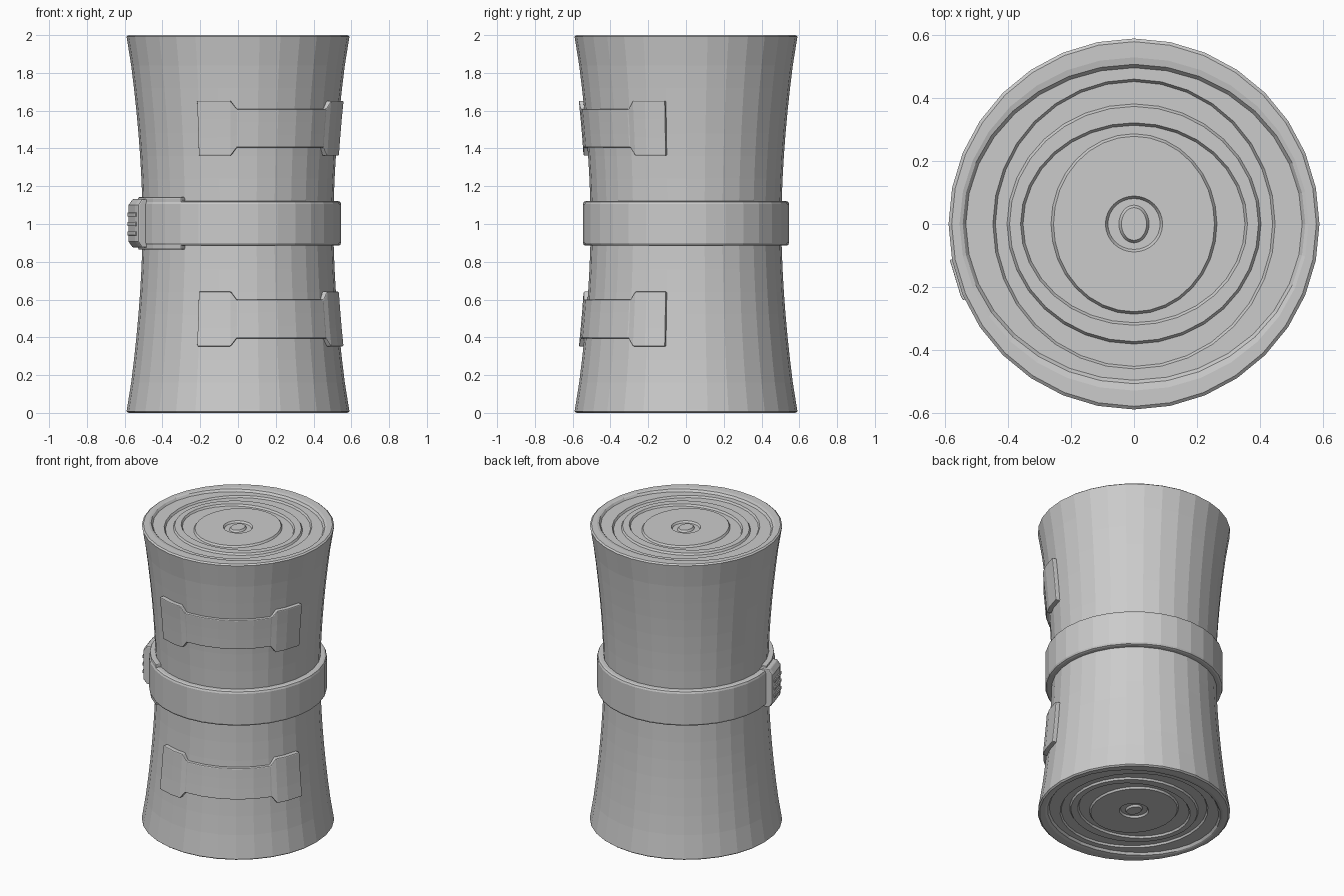
import bpy, bmesh
from math import sin, cos, pi, radians

if "Cube" in bpy.data.objects:
    bpy.data.objects.remove(bpy.data.objects["Cube"])

SEG = 32
STEP = 2 * pi / SEG


def finish(name, bm, bevel=0):
    bmesh.ops.recalc_face_normals(bm, faces=bm.faces[:])
    me = bpy.data.meshes.new(name)
    bm.to_mesh(me)
    bm.free()
    ob = bpy.data.objects.new(name, me)
    bpy.context.collection.objects.link(ob)
    if bevel:
        m = ob.modifiers.new("soft_edges", 'BEVEL')
        m.width, m.segments = bevel, 2
        m.limit_method, m.angle_limit = 'ANGLE', radians(40)
    return ob


def body_radius(z):
    return 0.505 + 0.083 * abs(z - 1) ** 1.8


def facet(a):
    # keeps added parts parallel to the flat facets of the body
    return cos(STEP / 2) / cos(a % STEP - STEP / 2)


def lathe(name, profile, closed=False):
    # profile of (x radius, y radius, z)
    bm = bmesh.new()
    rings = [[bm.verts.new((rx * cos(i * STEP), ry * sin(i * STEP), z))
              for i in range(SEG)] for rx, ry, z in profile]
    pairs = list(zip(rings, rings[1:]))
    if closed:
        pairs.append((rings[-1], rings[0]))
    else:
        bm.faces.new(rings[0])
        bm.faces.new(rings[-1])
    for a, b in pairs:
        for i in range(SEG):
            j = (i + 1) % SEG
            bm.faces.new((a[i], a[j], b[j], b[i]))
    return finish(name, bm)


def curved_plate(name, cols, outer, inner=0.46, rows=3, bevel=0.006):
    # cols of (degrees, low z, high z, offset); outer(z) gives the base radius
    bm = bmesh.new()
    sections = []
    for deg, lo, hi, off in cols:
        a = radians(deg)
        zs = [lo + (hi - lo) * k / rows for k in range(rows + 1)]
        pts = [((outer(z) + off) * facet(a), z) for z in zs]
        pts += [(inner, z) for z in reversed(zs)]
        sections.append([bm.verts.new((r * cos(a), r * sin(a), z)) for r, z in pts])
    n = len(sections[0])
    for s, t in zip(sections, sections[1:]):
        for k in range(n):
            bm.faces.new((s[k], s[(k + 1) % n], t[(k + 1) % n], t[k]))
    bm.faces.new(sections[0])
    bm.faces.new(sections[-1])
    return finish(name, bm, bevel)


# waisted body with recessed, ring-stepped ends
rings = [(.445, .457), (.40, .378), (.357, .318), (.26, .283), (.087, .085), (.044, .056)]
cap = []
level = 0.018
for rx, ry in reversed(rings):
    other = 0.030 if level == 0.018 else 0.018
    cap += [(rx - .004, ry - .004, level), (rx + .004, ry + .004, other)]
    level = other
cap += [(.535, .497, level), (.545, .508, 0.004), (.555, .53, 0), (.58, .58, 0), (.59, .59, 0.008),
        (.588, .588, 0.02)]
wall = [(body_radius(z), body_radius(z), z) for z in [0.16 + 0.12 * k for k in range(15)]]
top = [(rx, ry, 2 - z) for rx, ry, z in reversed(cap)]
lathe("body", cap + wall + top)

# middle band
lathe("middle_band", [(r, r, z) for r, z in
      [(.48, .885), (.53, .885), (.541, .889), (.546, .90),
       (.546, 1.105), (.541, 1.117), (.53, 1.121), (.48, 1.121)]], closed=True)

# wrapped grip plates, wide at both ends
half = [(50.6, .145, .028), (39.4, .145, .028), (32.2, .145, .028), (28.8, .102, .02),
        (28.1, .102, .02), (16.9, .102, .02), (5.6, .102, .02)]
for name, zc in (("upper_plate", 1.507), ("lower_plate", 0.497)):
    cols = [(-61.875 - d, zc - h, zc + h, o) for d, h, o in half]
    cols += [(-61.875 + d, zc - h, zc + h, o) for d, h, o in reversed(half)]
    curved_plate(name, cols, body_radius)

# clasp: backing plate under the band, raised block and ridges
curved_plate("clasp_backing", [(191.25 + 11.25 * k, .865, 1.142, 0) for k in range(5)],
             lambda z: .541)
curved_plate("clasp_block", [(d, .875, 1.132, 0) for d in (189, 191.25, 202.5, 206)],
             lambda z: .59 if .9 < z < 1.1 else .566, rows=8)
for k in range(3):
    z = .95 + .05 * k
    curved_plate("clasp_ridge", [(d, z - .01, z + .01, 0) for d in (191, 191.25, 202.5, 204)],
                 lambda z: .597, rows=1, bevel=.003)
